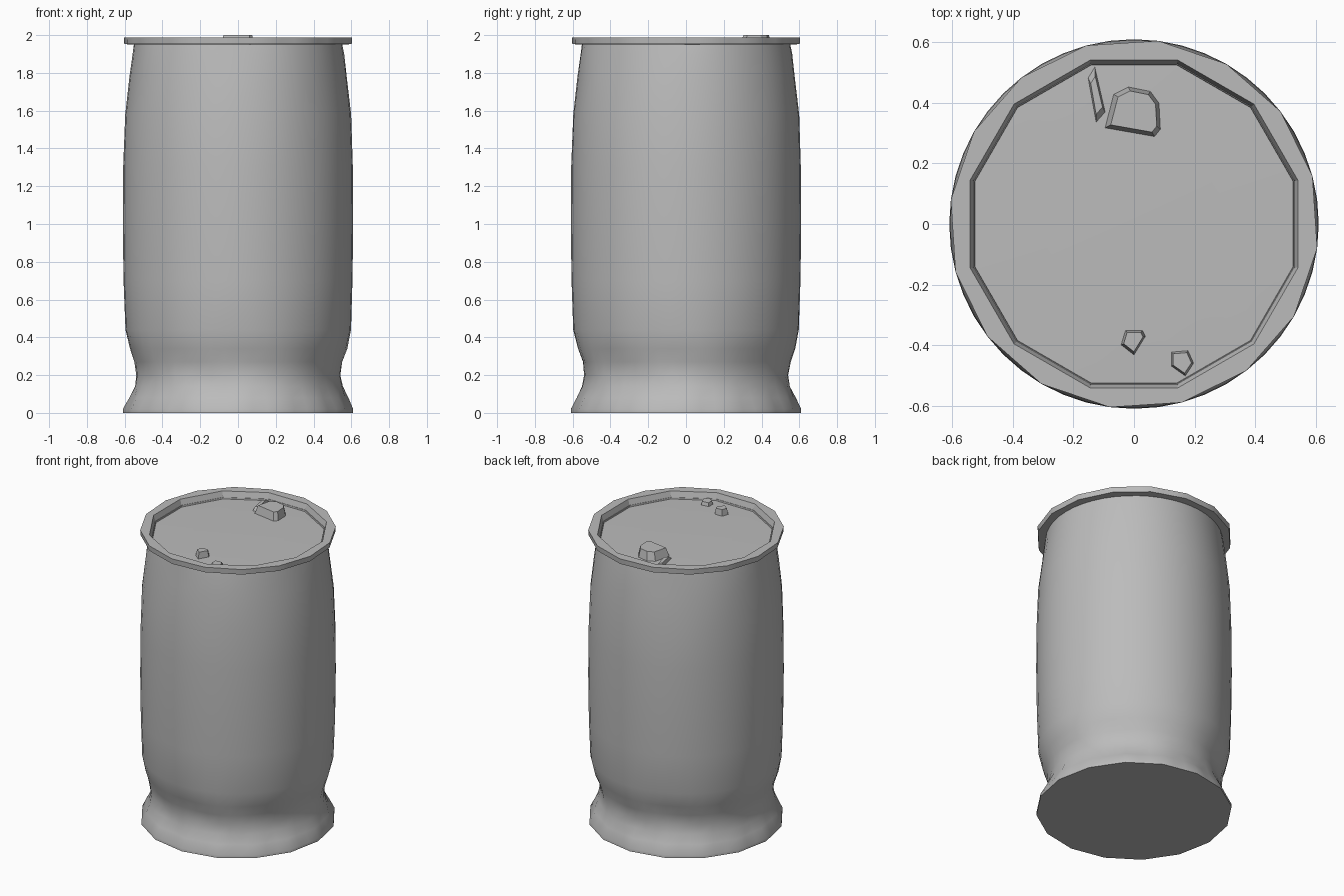
import bpy, bmesh, math

if "Cube" in bpy.data.objects:
    bpy.data.objects.remove(bpy.data.objects["Cube"])

SEGMENTS = 48

grey = bpy.data.materials.new("worn_grey")
grey.diffuse_color = (0.5, 0.5, 0.5, 1)
grey.use_nodes = True
grey.node_tree.nodes["Principled BSDF"].inputs["Base Color"].default_value = grey.diffuse_color


def finish(name, bm, angle):
    bmesh.ops.recalc_face_normals(bm, faces=bm.faces)
    mesh = bpy.data.meshes.new(name)
    bm.to_mesh(mesh)
    bm.free()
    mesh.materials.append(grey)
    obj = bpy.data.objects.new(name, mesh)
    bpy.context.collection.objects.link(obj)
    bpy.ops.object.select_all(action='DESELECT')
    obj.select_set(True)
    bpy.context.view_layer.objects.active = obj
    bpy.ops.object.shade_smooth_by_angle(angle=math.radians(angle))
    return obj


def facet(radius, a, sides):
    """Radius of a regular polygon at angle a; sides=0 gives a circle."""
    if not sides:
        return radius
    step = 2 * math.pi / sides
    off = (a + step / 2) % step - step / 2   # measured from the nearest corner
    return radius * math.cos(step / 2) / math.cos(step / 2 - abs(off))


def lathe(name, rows, angle, turn=0.0, closed=False, cap_first=False, cap_last=False):
    """Rows are (radius, z, polygon sides, dent depth)."""
    bm = bmesh.new()
    rings = []
    for radius, z, sides, dent in rows:
        ring = []
        for i in range(SEGMENTS):
            a = 2 * math.pi * i / SEGMENTS
            r = facet(radius, a, sides)
            r += dent * (math.sin(5 * a + 1) + 0.7 * math.sin(9 * a + 20 * z))
            ring.append(bm.verts.new((r * math.cos(a + turn), r * math.sin(a + turn), z)))
        rings.append(ring)
    pairs = list(zip(rings, rings[1:]))
    if closed:
        pairs.append((rings[-1], rings[0]))
    for low, high in pairs:
        for i in range(SEGMENTS):
            j = (i + 1) % SEGMENTS
            bm.faces.new((low[i], low[j], high[j], high[i]))
    if cap_first:
        bm.faces.new(rings[0])
    if cap_last:
        bm.faces.new(rings[-1])
    return finish(name, bm, angle)


def block(name, outline, z0, z1, shrink):
    """Tapered cap raised from a plan outline."""
    bm = bmesh.new()
    cx = sum(p[0] for p in outline) / len(outline)
    cy = sum(p[1] for p in outline) / len(outline)
    low = [bm.verts.new((x, y, z0)) for x, y in outline]
    high = [bm.verts.new((cx + (x - cx) * shrink, cy + (y - cy) * shrink, z1))
            for x, y in outline]
    for i in range(len(low)):
        j = (i + 1) % len(low)
        bm.faces.new((low[i], low[j], high[j], high[i]))
    bm.faces.new(high)
    bm.faces.new(low)
    return finish(name, bm, 25)


# Barrel wall with flared, slightly dented foot and flat base
lathe("barrel_body", [
    (0.61, 0.00, 16, 0), (0.61, 0.02, 16, 0), (0.58, 0.08, 16, 0.003),
    (0.55, 0.14, 0, 0.005), (0.54, 0.20, 0, 0.005), (0.55, 0.27, 0, 0.005),
    (0.575, 0.34, 0, 0.003), (0.597, 0.44, 0, 0.001), (0.606, 0.70, 0, 0),
    (0.61, 1.00, 0, 0), (0.608, 1.30, 0, 0), (0.598, 1.58, 0, 0.001),
    (0.575, 1.78, 0, 0.002), (0.56, 1.90, 0, 0.002), (0.55, 1.96, 0, 0),
], 40, cap_first=True)

# Faceted rim standing above the lid
lathe("top_rim", [
    (0.545, 1.95, 12, 0), (0.607, 1.952, 16, 0),
    (0.61, 1.988, 16, 0), (0.56, 1.988, 12, 0), (0.543, 1.935, 12, 0),
], 25, turn=math.radians(15), closed=True)

# Recessed lid
lathe("lid", [(0.545, 1.92, 12, 0), (0.545, 1.94, 12, 0), (0.30, 1.945, 0, 0)],
      30, turn=math.radians(15), cap_first=True, cap_last=True)

# Raised bung caps and a small clip on the lid
block("large_bung", [(-0.10, 0.315), (0.07, 0.285), (0.09, 0.31), (0.085, 0.40),
                     (0.055, 0.44), (-0.02, 0.455), (-0.07, 0.43)], 1.93, 2.0, 0.8)
block("small_bung", [(-0.045, -0.40), (0.0, -0.435), (0.04, -0.37),
                     (0.03, -0.35), (-0.03, -0.35)], 1.93, 1.985, 0.75)
block("rim_clip", [(0.12, -0.47), (0.17, -0.505), (0.20, -0.46),
                   (0.18, -0.415), (0.12, -0.42)], 1.93, 1.965, 0.75)
# Folded dent against the rim
block("rim_fold", [(-0.155, 0.49), (-0.125, 0.32), (-0.09, 0.36), (-0.13, 0.53)],
      1.93, 1.965, 0.6)
